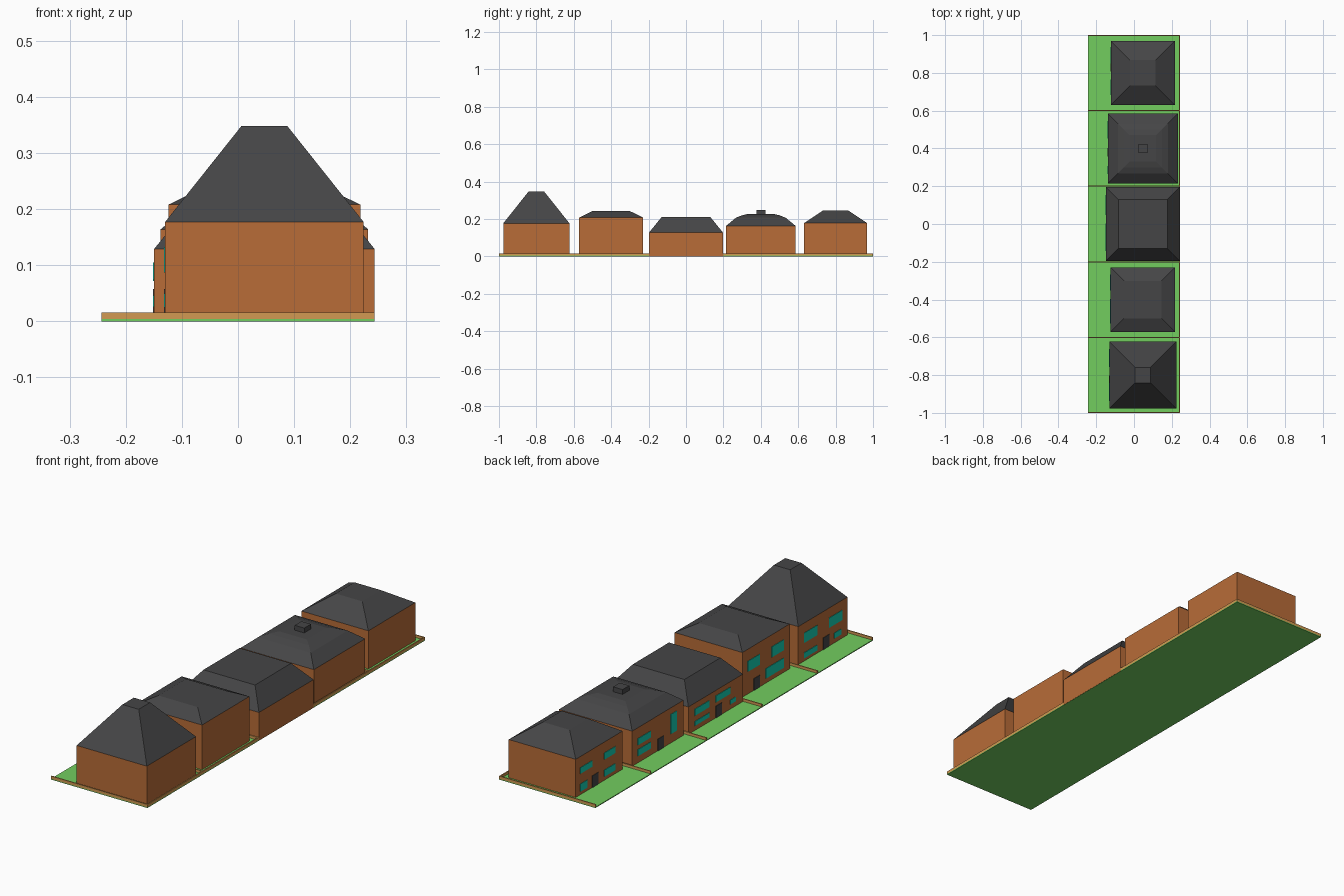
import bpy
import bmesh

if "Cube" in bpy.data.objects:
    bpy.data.objects.remove(bpy.data.objects["Cube"])


def material(name, colour):
    m = bpy.data.materials.new(name)
    m.diffuse_color = (*colour, 1)
    m.use_nodes = True
    m.node_tree.nodes["Principled BSDF"].inputs["Base Color"].default_value = m.diffuse_color
    return m


BRICK = material("brick", (0.479, 0.150, 0.039))
SLATE = material("slate grey", (0.060, 0.060, 0.062))
GRASS = material("grass green", (0.171, 0.610, 0.114))
WOOD = material("tan wood", (0.645, 0.320, 0.084))
GLASS = material("teal glass", (0.007, 0.610, 0.446))


def finish(name, bm, mat):
    bmesh.ops.recalc_face_normals(bm, faces=bm.faces)
    me = bpy.data.meshes.new(name)
    bm.to_mesh(me)
    bm.free()
    me.materials.append(mat)
    ob = bpy.data.objects.new(name, me)
    bpy.context.collection.objects.link(ob)
    return ob


def box(name, x0, x1, y0, y1, z0, z1, mat):
    bm = bmesh.new()
    bmesh.ops.create_cube(bm, size=1)
    for v in bm.verts:
        v.co = ((x0 + x1) / 2 + v.co.x * (x1 - x0),
                (y0 + y1) / 2 + v.co.y * (y1 - y0),
                (z0 + z1) / 2 + v.co.z * (z1 - z0))
    return finish(name, bm, mat)


def square_loft(name, cx, cy, rings, mat):
    """Stack of square rings (half width, height) with closed ends."""
    bm = bmesh.new()
    loops = [[bm.verts.new((cx + sx * h, cy + sy * h, z))
              for sx, sy in ((-1, -1), (1, -1), (1, 1), (-1, 1))]
             for h, z in rings]
    for a, b in zip(loops, loops[1:]):
        for i in range(4):
            j = (i + 1) % 4
            bm.faces.new((a[i], a[j], b[j], b[i]))
    bm.faces.new(loops[0][::-1])
    bm.faces.new(loops[-1])
    return finish(name, bm, mat)


HX, LAWN, FENCE, T = 0.243, 0.004, 0.016, 0.005
CX = 0.047  # all houses share this centre line

# Lawn slab
box("lawn", -HX, HX, -1, 1, 0, LAWN, GRASS)

# Fences: one between each plot, one at each end, one along the back
for i in range(6):
    y = max(-1 + T / 2, min(1 - T / 2, -1 + 0.4 * i))
    box(f"plot_fence_{i + 1}", -HX, HX, y - T / 2, y + T / 2, LAWN, FENCE, WOOD)
box("rear_fence", HX - T, HX, -1 + T, 1 - T, LAWN, FENCE, WOOD)

# Houses: centre y, roof rings from eaves to top, door start,
# windows (start, end along the facade, middle height, window height)
HOUSES = [
    (-0.8, [(0.177, 0.177), (0.041, 0.348)], 0.178,
     [(0.04, 0.135, 0.11, 0.045), (0.04, 0.135, 0.03, 0.025),
      (0.22, 0.315, 0.11, 0.045), (0.257, 0.308, 0.037, 0.025)]),
    (-0.4, [(0.171, 0.208), (0.099, 0.243)], 0.08,
     [(0.038, 0.124, 0.13, 0.048), (0.21, 0.297, 0.13, 0.048),
      (0.167, 0.297, 0.048, 0.045)]),
    (0.0, [(0.1965, 0.129), (0.130, 0.211)], 0.195,
     [(0.044, 0.15, 0.087, 0.03), (0.044, 0.15, 0.036, 0.02),
      (0.195, 0.30, 0.09, 0.03), (0.30, 0.34, 0.036, 0.02)]),
    (0.4, [(0.185, 0.164), (0.133, 0.207), (0.10, 0.220), (0.07, 0.227)], 0.183,
     [(0.04, 0.133, 0.10, 0.03), (0.04, 0.133, 0.05, 0.03),
      (0.277, 0.32, 0.09, 0.09)]),
    (0.8, [(0.169, 0.178), (0.067, 0.246)], 0.118,
     [(0.032, 0.118, 0.114, 0.028), (0.205, 0.285, 0.114, 0.03),
      (0.032, 0.083, 0.036, 0.035), (0.205, 0.285, 0.036, 0.03)]),
]

for n, (cy, rings, door, windows) in enumerate(HOUSES, 1):
    half, eaves = rings[0]
    # Walls and hipped roof
    square_loft(f"house_{n}_walls", CX, cy, [(half, 0.001), (half, eaves)], BRICK)
    square_loft(f"house_{n}_roof", CX, cy, rings, SLATE)
    # Thin door and window plates on the garden side
    x, y = CX - half, cy + half
    box(f"house_{n}_door", x - 0.002, x + 0.002, y - door - 0.044, y - door,
        LAWN, 0.058, SLATE)
    for k, (a, b, z, h) in enumerate(windows, 1):
        box(f"house_{n}_window_{k}", x - 0.002, x + 0.002, y - b, y - a,
            z - h / 2, z + h / 2, GLASS)

# Chimney on the domed roof
square_loft("chimney", CX, 0.4, [(0.024, 0.222), (0.024, 0.249)], SLATE)
